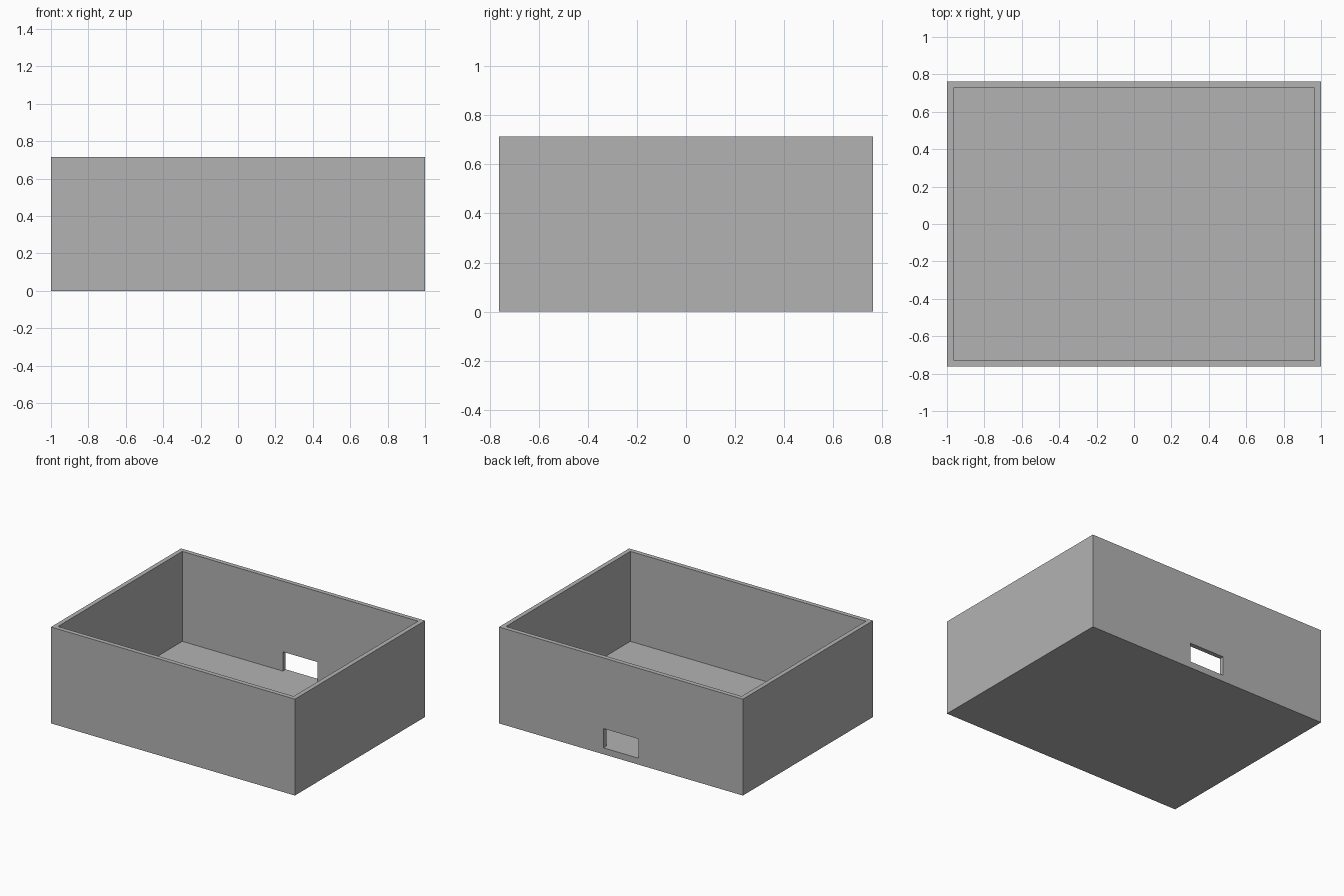
import bpy
import bmesh
from mathutils import Vector

cube = bpy.data.objects.get("Cube")
if cube:
    bpy.data.objects.remove(cube, do_unlink=True)

# The tray is laid out in multiples of its wall thickness
WALL = 2 / 42
SIZE = Vector((42, 32, 15)) * WALL
SLOT_HALF, SLOT_TOP = 3 * WALL, 4 * WALL

grey = bpy.data.materials.new("plain_grey")
grey.use_nodes = True
colour = (0.45, 0.45, 0.45, 1)
grey.diffuse_color = colour
grey.node_tree.nodes["Principled BSDF"].inputs["Base Color"].default_value = colour

# Solid block standing on the ground
bm = bmesh.new()
bmesh.ops.create_cube(bm, size=1)
bmesh.ops.scale(bm, vec=SIZE, verts=bm.verts)
bmesh.ops.translate(bm, vec=(0, 0, SIZE.z / 2), verts=bm.verts)

# Hollow it from the top, leaving walls and floor of equal thickness
top = max(bm.faces, key=lambda f: f.calc_center_median().z)
bmesh.ops.inset_region(bm, faces=[top], thickness=WALL)
walls = bmesh.ops.extrude_discrete_faces(bm, faces=[top])["faces"]
bmesh.ops.translate(bm, vec=(0, 0, WALL - SIZE.z), verts=walls[0].verts)

# Score the back wall around the slot
for point, normal in (((-SLOT_HALF, 0, 0), (1, 0, 0)),
                      ((SLOT_HALF, 0, 0), (1, 0, 0)),
                      ((0, 0, WALL), (0, 0, 1)),
                      ((0, 0, SLOT_TOP), (0, 0, 1))):
    back = [f for f in bm.faces
            if abs(f.normal.y) > 0.9 and f.calc_center_median().y > 0]
    edges = {e for f in back for e in f.edges}
    verts = {v for f in back for v in f.verts}
    bmesh.ops.bisect_plane(bm, geom=back + list(edges) + list(verts),
                           plane_co=point, plane_no=normal, dist=1e-5)
    bm.normal_update()

# Open the slot through the wall and line its four sides
slot = []
for f in bm.faces:
    c = f.calc_center_median()
    if (abs(f.normal.y) > 0.9 and c.y > 0 and abs(c.x) < SLOT_HALF
            and WALL < c.z < SLOT_TOP):
        slot.append(f)
rims = [e for f in slot for e in f.edges]
bmesh.ops.delete(bm, geom=slot, context="FACES_ONLY")
bmesh.ops.bridge_loops(bm, edges=rims)
bmesh.ops.recalc_face_normals(bm, faces=bm.faces)

mesh = bpy.data.meshes.new("open_tray")
bm.to_mesh(mesh)
bm.free()
mesh.materials.append(grey)
tray = bpy.data.objects.new("open_tray", mesh)
bpy.context.collection.objects.link(tray)
